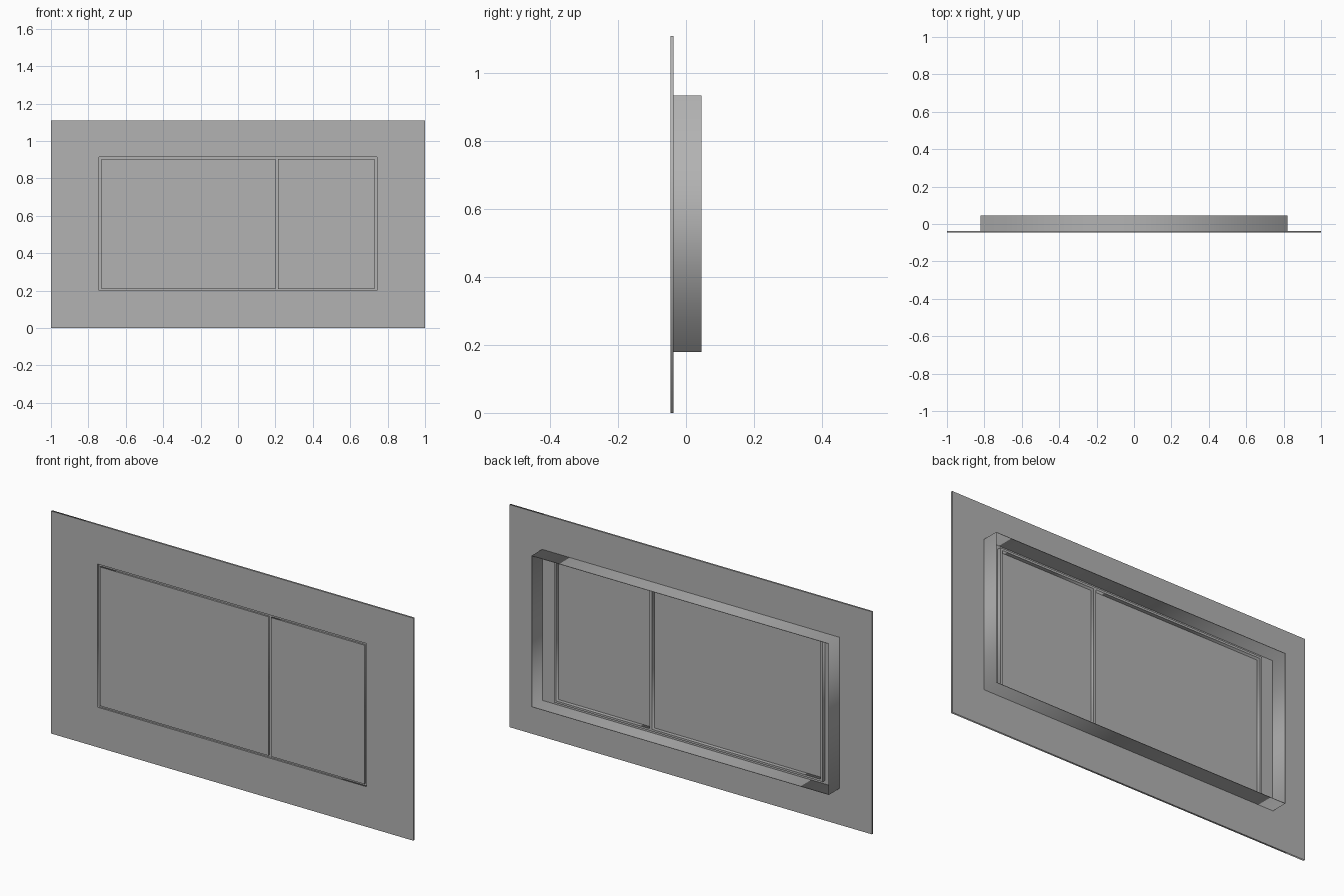
import bpy
from math import pi

if "Cube" in bpy.data.objects:
    bpy.data.objects.remove(bpy.data.objects["Cube"], do_unlink=True)

GREY = (0.45, 0.45, 0.45, 1)
grey = bpy.data.materials.new("plain_grey")
grey.use_nodes = True
grey.diffuse_color = GREY
grey.node_tree.nodes["Principled BSDF"].inputs["Base Color"].default_value = GREY

# Depths from front to back
FRONT, PLATE_BACK, RIDGE_BACK, BACK = -0.046, -0.037, -0.018, 0.046

# Outlines as (left, right, bottom, top)
OUTER = (-1, 1, 0, 1.11)
OPENING = (-0.742, 0.742, 0.2, 0.914)
LARGE = (-0.73, 0.2, 0.21, 0.903)
SMALL = (0.214, 0.73, 0.21, 0.903)
BOX = (-0.82, 0.82, 0.18, 0.935)


def panel(name, outlines, y0, y1):
    """Upright slab from the first outline, with the others as holes."""
    curve = bpy.data.curves.new(name, "CURVE")
    curve.dimensions = "2D"
    curve.fill_mode = "BOTH"
    curve.extrude = (y1 - y0) / 2
    for x0, x1, z0, z1 in outlines:
        spline = curve.splines.new("POLY")
        spline.points.add(3)
        corners = [(x0, z0), (x1, z0), (x1, z1), (x0, z1)]
        for point, (x, z) in zip(spline.points, corners):
            point.co = (x, z, 0, 1)
        spline.use_cyclic_u = True
    curve.materials.append(grey)
    obj = bpy.data.objects.new(name, curve)
    bpy.context.collection.objects.link(obj)
    obj.rotation_euler.x = pi / 2
    obj.location.y = (y0 + y1) / 2
    bpy.ops.object.select_all(action="DESELECT")
    obj.select_set(True)
    bpy.context.view_layer.objects.active = obj
    bpy.ops.object.convert(target="MESH")


def inset(outline, t):
    x0, x1, z0, z1 = outline
    return (x0 + t, x1 - t, z0 + t, z1 - t)


# Face plate and the two push buttons set flush in it
panel("face_plate", [OUTER, OPENING], FRONT, PLATE_BACK)
panel("large_button", [LARGE], FRONT, PLATE_BACK)
panel("small_button", [SMALL], FRONT, PLATE_BACK)

# Ridge behind the gaps around the buttons
panel("button_ridge", [OPENING, LARGE, SMALL], PLATE_BACK, RIDGE_BACK)

# Thin open box standing on the back of the plate
panel("rear_box_wall", [BOX, inset(BOX, 0.002)], PLATE_BACK, BACK)
